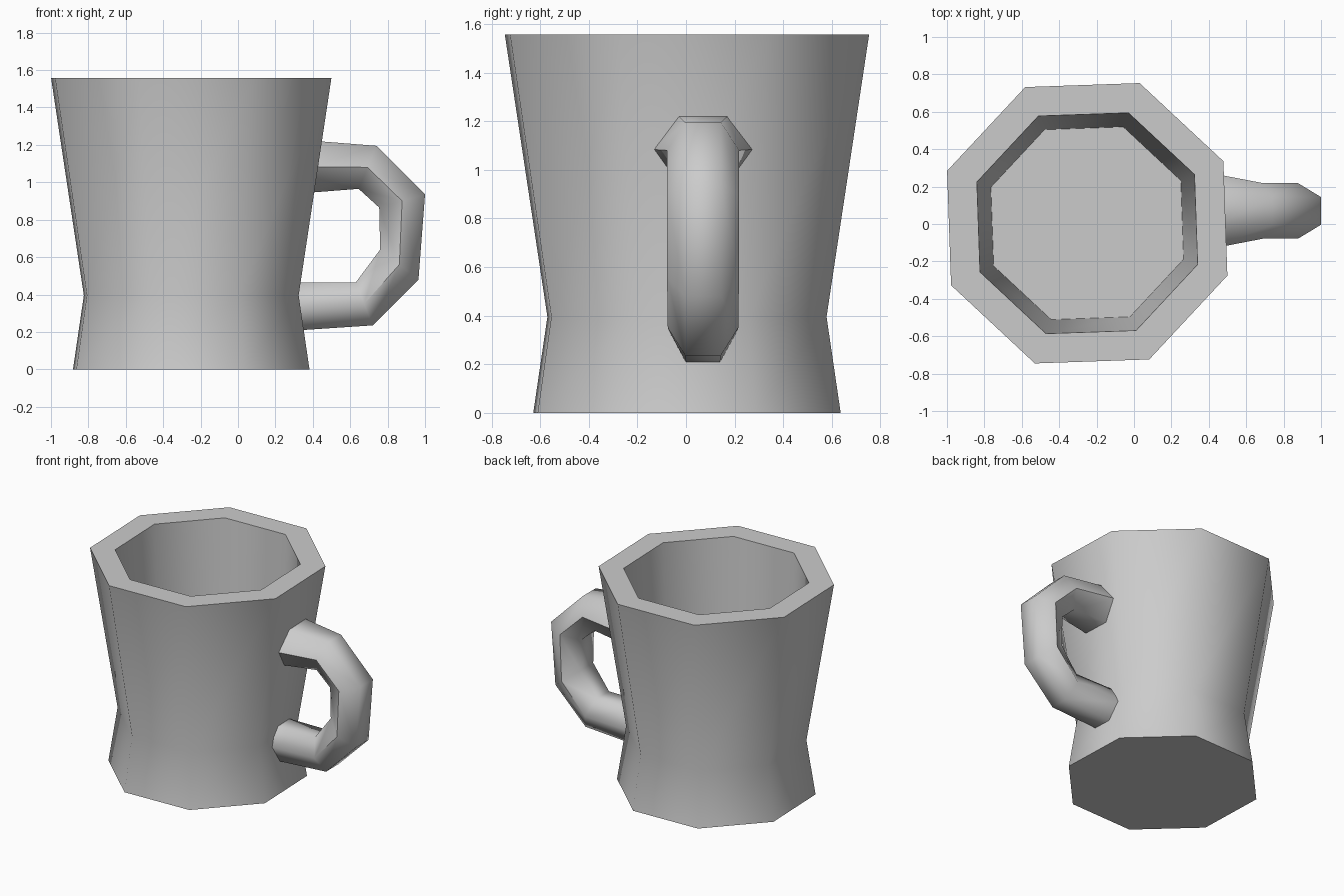
import bpy
import bmesh
from math import radians, sin, cos
from mathutils import Vector

cube = bpy.data.objects.get("Cube")
if cube:
    bpy.data.objects.remove(cube, do_unlink=True)

grey = bpy.data.materials.new("plain_grey")
grey.use_nodes = True
colour = (0.6, 0.6, 0.6, 1)
grey.diffuse_color = colour
grey.node_tree.nodes["Principled BSDF"].inputs["Base Color"].default_value = colour


def loft(name, rings):
    """Skin a stack of equal rings, cap both ends, smooth the soft edges."""
    bm = bmesh.new()
    loops = [[bm.verts.new(p) for p in ring] for ring in rings]
    for a, b in zip(loops, loops[1:]):
        for i in range(len(a)):
            j = (i + 1) % len(a)
            bm.faces.new((a[i], a[j], b[j], b[i]))
    bm.faces.new(loops[0])
    bm.faces.new(loops[-1])
    bmesh.ops.recalc_face_normals(bm, faces=bm.faces)
    mesh = bpy.data.meshes.new(name)
    bm.to_mesh(mesh)
    bm.free()
    mesh.materials.append(grey)
    obj = bpy.data.objects.new(name, mesh)
    bpy.context.collection.objects.link(obj)
    bpy.ops.object.select_all(action='DESELECT')
    obj.select_set(True)
    bpy.context.view_layer.objects.active = obj
    bpy.ops.object.shade_smooth_by_angle(angle=radians(62))
    return obj


# Mug body: outer wall up to the rim, then down the inside to the floor
CENTRE_X = -0.25
SIDES = 8


def octagon(radius, z):
    angles = [radians(24.5 + 360 * i / SIDES) for i in range(SIDES)]
    return [Vector((CENTRE_X + radius * cos(a), 0.004 + radius * sin(a), z)) for a in angles]


body_profile = [(0.675, 0), (0.613, 0.395), (0.8, 1.557), (0.63, 1.557), (0.55, 0.15)]
loft("mug_body", [octagon(r, z) for r, z in body_profile])

# Handle: six-sided tube, each station gives outer point, inner point, half width
HANDLE_Y = 0.07
stations = [
    ((0.40, 1.222), (0.39, 0.945), 0.205),
    ((0.74, 1.195), (0.645, 0.965), 0.148),
    ((1.00, 0.935), (0.755, 0.865), 0.148),
    ((0.965, 0.48), (0.76, 0.64), 0.148),
    ((0.72, 0.235), (0.63, 0.465), 0.145),
    ((0.30, 0.207), (0.30, 0.465), 0.14),
]


def hexagon(outer, inner, half):
    out = Vector((outer[0], HANDLE_Y, outer[1]))
    inn = Vector((inner[0], HANDLE_Y, inner[1]))
    mid = (out + inn) / 2
    side = Vector((0, half, 0))
    return [out - side / 2, out + side / 2, mid + side,
            inn + side / 2, inn - side / 2, mid - side]


loft("handle", [hexagon(*s) for s in stations])
